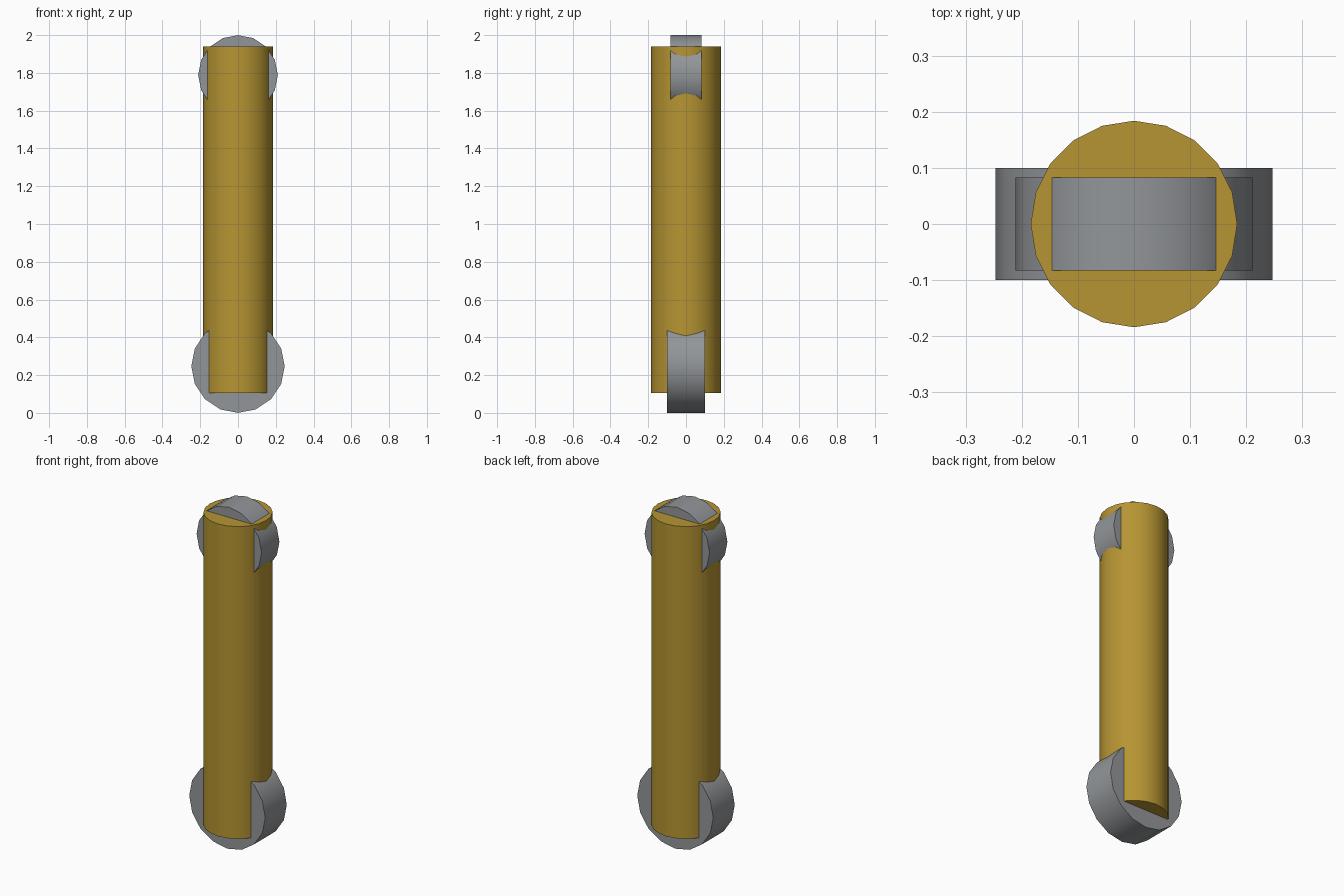
import bpy, math

if "Cube" in bpy.data.objects:
    bpy.data.objects.remove(bpy.data.objects["Cube"])


def material(name, rgb):
    m = bpy.data.materials.new(name)
    m.diffuse_color = (*rgb, 1)
    m.use_nodes = True
    m.node_tree.nodes["Principled BSDF"].inputs["Base Color"].default_value = m.diffuse_color
    return m


gold = material("gold", (0.47, 0.30, 0.033))
grey = material("steel grey", (0.29, 0.305, 0.32))


def cylinder(name, sides, radius, length, z, mat, lying=False):
    """Capped cylinder with smooth sides; lying ones have their axis along y."""
    bpy.ops.mesh.primitive_cylinder_add(
        vertices=sides, radius=radius, depth=length, location=(0, 0, z),
        rotation=(math.pi / 2 if lying else 0, 0, 0))
    ob = bpy.context.object
    ob.name = name
    ob.data.materials.append(mat)
    bpy.ops.object.shade_smooth_by_angle(angle=math.radians(30))
    return ob


# upright shaft
cylinder("shaft", 20, 0.184, 1.835, 1.0225, gold)

# discs through each end of the shaft
cylinder("lower_disc", 16, 0.247, 0.20, 0.247, grey, lying=True)
cylinder("upper_disc", 16, 0.211, 0.166, 1.789, grey, lying=True)
